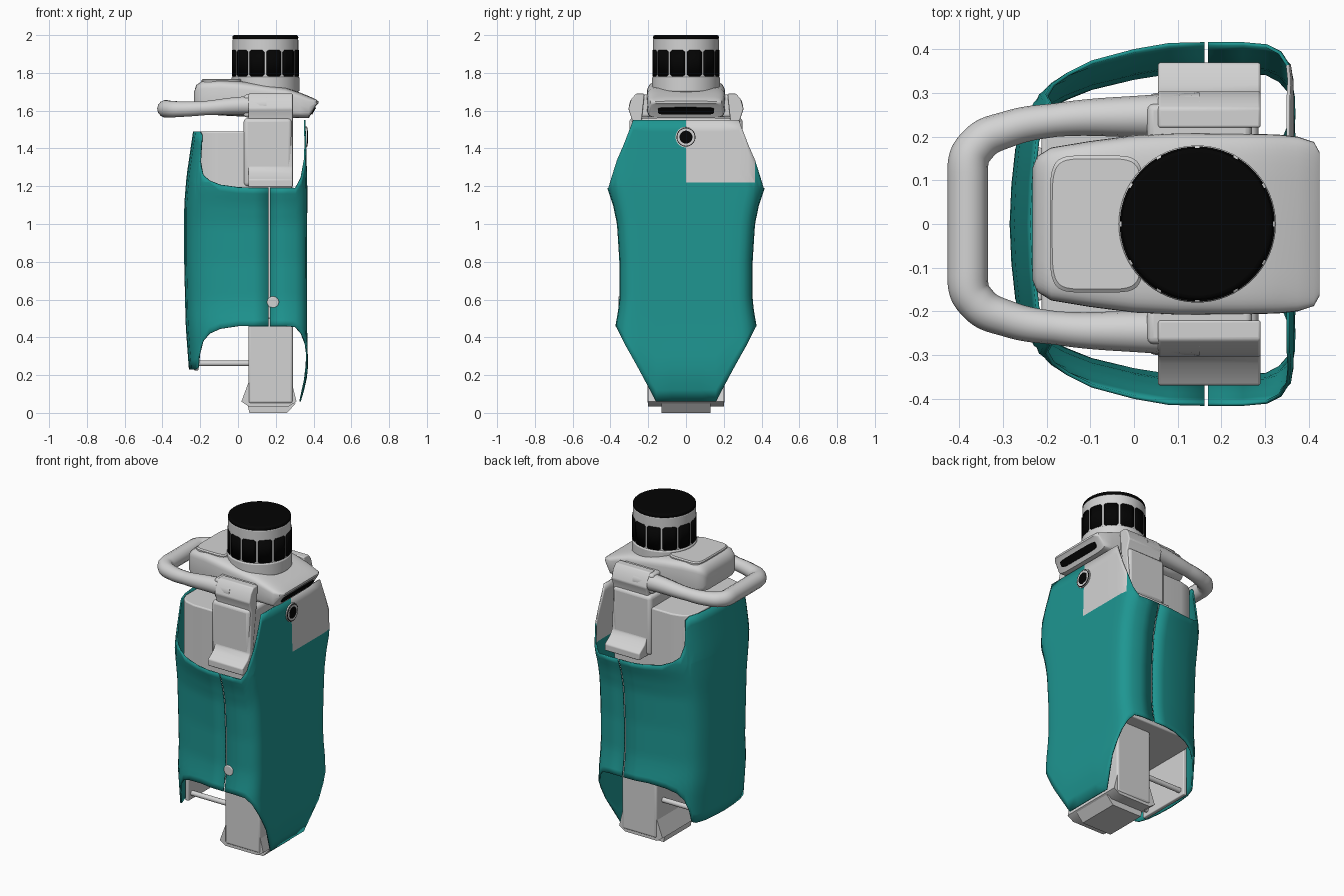
import bpy, bmesh, math
from mathutils import Matrix, Vector

if "Cube" in bpy.data.objects:
    bpy.data.objects.remove(bpy.data.objects["Cube"], do_unlink=True)


def material(name, rgb):
    m = bpy.data.materials.new(name)
    m.use_nodes = True
    m.diffuse_color = (*rgb, 1)
    m.node_tree.nodes["Principled BSDF"].inputs["Base Color"].default_value = (*rgb, 1)
    return m


TEAL = material("teal", (0.013, 0.305, 0.285))
GRAY = material("light gray", (0.65, 0.65, 0.65))
BLACK = material("black", (0.001, 0.001, 0.001))


def finish(name, bm, mats, bevel=0, solid=0, angle=35):
    bmesh.ops.recalc_face_normals(bm, faces=bm.faces)
    me = bpy.data.meshes.new(name)
    bm.to_mesh(me)
    bm.free()
    ob = bpy.data.objects.new(name, me)
    bpy.context.collection.objects.link(ob)
    for m in mats:
        me.materials.append(m)
    if solid:
        mod = ob.modifiers.new("thickness", 'SOLIDIFY')
        mod.thickness, mod.offset = solid, -1
    if bevel:
        mod = ob.modifiers.new("bevel", 'BEVEL')
        mod.width, mod.segments = bevel, 3
    bpy.ops.object.select_all(action='DESELECT')
    ob.select_set(True)
    bpy.context.view_layer.objects.active = ob
    bpy.ops.object.shade_smooth_by_angle(angle=math.radians(angle))
    return ob


def loft(name, rings, mat=GRAY, **kw):
    """Skin closed rings of equal length and cap the ends."""
    bm = bmesh.new()
    vs = [[bm.verts.new(p) for p in r] for r in rings]
    n = len(vs[0])
    for a, b in zip(vs, vs[1:]):
        for i in range(n):
            bm.faces.new((a[i], a[(i + 1) % n], b[(i + 1) % n], b[i]))
    bm.faces.new(vs[0])
    bm.faces.new(vs[-1])
    return finish(name, bm, [mat], **kw)


def box(name, x, y, z, mat=GRAY, bevel=0.01):
    rect = [(x[0], y[0]), (x[1], y[0]), (x[1], y[1]), (x[0], y[1])]
    return loft(name, [[(a, b, h) for a, b in rect] for h in z], mat, bevel=bevel)


def cylinder(name, p, r, depth, mat=GRAY, axis=(0, 0, 1), n=64, bevel=0):
    bm = bmesh.new()
    rot = Vector((0, 0, 1)).rotation_difference(Vector(axis)).to_matrix().to_4x4()
    bmesh.ops.create_cone(bm, cap_ends=True, segments=n, radius1=r, radius2=r,
                          depth=depth, matrix=Matrix.Translation(p) @ rot)
    return finish(name, bm, [mat], bevel=bevel)


def lerp(table, t):
    if t <= table[0][0]:
        return table[0][1]
    for (a, u), (b, v) in zip(table, table[1:]):
        if t <= b:
            return u + (v - u) * (t - a) / (b - a)
    return table[-1][1]


# Outer shell: each column is x, y, bottom z, top z
REAR = [(-.285, 0, .23, 1.49), (-.281, .1, .23, 1.49), (-.272, .19, .23, 1.49),
        (-.252, .255, .23, 1.49), (-.238, .28, .24, 1.47), (-.226, .297, .31, 1.33),
        (-.2, .322, .38, 1.26), (-.16, .347, .42, 1.23), (-.1, .375, .445, 1.207),
        (0, .403, .46, 1.193), (.08, .418, .46, 1.19), (.161, .42, .46, 1.19)]
FRONT = [(.17, .42, .46, 1.19), (.25, .42, .46, 1.19), (.305, .415, .455, 1.19),
         (.338, .395, .42, 1.245), (.36, .365, .365, 1.34), (.366, .33, .31, 1.42),
         (.367, .28, .23, 1.55), (.367, .178, .06, 1.55), (.367, .09, .06, 1.55),
         (.367, 0, .06, 1.55)]
WIDTH = [(.46, .89), (.53, .86), (.6, .84), (.8, .84), (1, .87), (1.1, .92), (1.2, 1)]
REAR_LEAN = [(.23, .025), (.46, .008), (.8, 0), (1.1, 0), (1.25, .012), (1.49, .047)]
FRONT_LEAN = [(.06, .035), (.16, .005), (.25, -.004), (.46, .002), (1.2, 0), (1.55, .01)]


def shell(name, cols, rows=24):
    bm = bmesh.new()
    for s in (1, -1):
        grid = []
        for x, y, z0, z1 in cols:
            col = []
            for k in range(rows + 1):
                z = z0 + (z1 - z0) * k / rows
                back = min(1, max(0, -x / .22)) * lerp(REAR_LEAN, z)
                front = min(1, max(0, (x - .25) / .1)) * lerp(FRONT_LEAN, z)
                col.append(bm.verts.new((x + back - front, s * y * lerp(WIDTH, z), z)))
            grid.append(col)
        for a, b in zip(grid, grid[1:]):
            for k in range(rows):
                bm.faces.new((a[k], b[k], b[k + 1], a[k + 1]))
    bmesh.ops.remove_doubles(bm, verts=bm.verts, dist=1e-4)
    bmesh.ops.bisect_plane(bm, geom=bm.verts[:] + bm.edges[:] + bm.faces[:],
                           plane_co=(0, 0, 1.22), plane_no=(0, 0, 1))
    # Light corner patch on the upper part of the front plate
    for f in bm.faces:
        c = f.calc_center_median()
        f.material_index = int(c.z > 1.22 and 0 < c.y < .362 and c.x > .335)
    return finish(name, bm, [TEAL, GRAY], solid=.008, angle=40)


shell("rear_shell", REAR)
shell("front_shell", FRONT)

# Inner core and rear liner
half = [(-.212, .2), (-.195, .245), (-.16, .27), (-.1, .285), (.285, .285)]
outline = half + [(x, -y) for x, y in reversed(half)]
loft("inner_core", [[(x, y, z) for x, y in outline] for z in (.5, 1.49)], bevel=.008)
box("rear_liner", (-.234, -.21), (-.175, .175), (.225, .6), bevel=.005)
box("core_neck", (.03, .285), (-.3, .3), (1.2, 1.56), bevel=.02)

# Lower frame and flared foot
box("lower_frame", (.055, .29), (-.205, .205), (.05, .52), bevel=.012)
levels = [(.035, .055, .27), (.06, .018, .31), (.16, .055, .285)]
loft("foot_flare", [[(a, -.2, z), (b, -.2, z), (b, .2, z), (a, .2, z)] for z, a, b in levels])
levels = [(0, .06, .26), (.05, .05, .305)]
loft("foot_pad", [[(a, -.13, z), (b, -.13, z), (b, .13, z), (a, .13, z)] for z, a, b in levels])

# Side clips, arm blocks and rods
clip = [(.22, 1.69), (.265, 1.69), (.29, 1.66), (.305, 1.61), (.285, 1.55), (.3, 1.3),
        (.32, 1.27), (.37, 1.235), (.37, 1.195), (.28, 1.195), (.24, 1.5)]
for side, s in (("left", 1), ("right", -1)):
    loft(f"{side}_clip", [[(x, s * y, z) for y, z in clip] for x in (.055, .29)], bevel=.006)
    box(f"{side}_arm_block", (.03, .27), sorted((s * .19, s * .275)), (1.565, 1.685), bevel=.015)
    cylinder(f"{side}_rod", (-.08, s * .14, .262), .015, .29, axis=(1, 0, 0), n=20)

# Carrying handle
path = [(.15, .245, 1.628, 1.25), (0, .246, 1.626, 1.05), (-.18, .238, 1.613, .85),
        (-.29, .217, 1.608, .92), (-.357, .183, 1.608, 1), (-.381, .12, 1.61, 1.04)]
path += [(x, -y, z, r) for x, y, z, r in reversed(path)]
cu = bpy.data.curves.new("handle", 'CURVE')
cu.dimensions, cu.bevel_depth, cu.bevel_resolution, cu.use_fill_caps = '3D', .045, 5, True
sp = cu.splines.new('BEZIER')
sp.bezier_points.add(len(path) - 1)
for p, (x, y, z, r) in zip(sp.bezier_points, path):
    p.co, p.radius = (x, y, z), r
    p.handle_left_type = p.handle_right_type = 'AUTO'
# Keep the grip bar straight across
for i, s in ((5, 1), (6, -1)):
    p = sp.bezier_points[i]
    p.handle_left_type = p.handle_right_type = 'FREE'
    p.handle_left = (-.381, s * .12 + .035, 1.61)
    p.handle_right = (-.381, s * .12 - .035, 1.61)
sp.use_smooth = True
cu.materials.append(GRAY)
bpy.context.collection.objects.link(bpy.data.objects.new("handle", cu))

# Head: rounded sections x, half width, bottom z, top z
sections = [(-.232, .13, 1.63, 1.7), (-.222, .155, 1.6, 1.735), (-.19, .175, 1.585, 1.757),
            (-.1, .19, 1.575, 1.764), (0, .203, 1.57, 1.758), (.1, .208, 1.565, 1.745),
            (.25, .207, 1.56, 1.722), (.33, .205, 1.56, 1.695), (.375, .2, 1.56, 1.677),
            (.412, .188, 1.625, 1.66), (.425, .165, 1.638, 1.65)]


def rounded(w, h, n=40, e=.35):
    pts = []
    for i in range(n):
        c, s = math.cos(2 * math.pi * i / n), math.sin(2 * math.pi * i / n)
        pts.append((math.copysign(abs(c) ** e, c) * w, math.copysign(abs(s) ** e, s) * h))
    return pts


loft("head", [[(x, y, (a + b) / 2 + z) for y, z in rounded(w, (b - a) / 2)]
              for x, w, a, b in sections], angle=40)
loft("head_lid", [[(-.085 + x * k, y * k, z) for x, y in rounded(.108, .157)]
                  for z, k in ((1.7, 1), (1.762, 1), (1.768, .95))])

# Slot under the nose of the head
up = Vector((.037, 0, .065)).normalized()
out = Vector((.065, 0, -.037)).normalized()
base = Vector((.3975, 0, 1.6))
loft("nose_slot", [[base + Vector((0, y, 0)) + up * v + out * d for y, v in rounded(.148, .021)]
                   for d in (-.003, .006)], BLACK)

# Round top knob with dark grip panels
cylinder("knob_base", (.145, 0, 1.74), .18, .08, bevel=.008)
cylinder("knob", (.145, 0, 1.84), .174, .28, bevel=.006)
cylinder("knob_cap", (.145, 0, 1.987), .174, .026, BLACK, bevel=.01)
bm = bmesh.new()
COUNT, SEG = 12, 8
for i in range(COUNT):
    prev = None
    for k in range(SEG + 1):
        a = (i + .06 + .88 * k / SEG) * 2 * math.pi / COUNT
        inset = .009 if k in (0, SEG) else 0
        pair = [bm.verts.new((.145 + .1775 * math.cos(a), .1775 * math.sin(a), z))
                for z in (1.782 + inset, 1.92 - inset)]
        if prev:
            bm.faces.new((prev[0], pair[0], pair[1], prev[1]))
        prev = pair
finish("grip_panels", bm, [BLACK], solid=.006)

# Front plate port and side button
cylinder("port_ring", (.36, 0, 1.46), .055, .012, axis=(1, 0, 0), n=40)
cylinder("port_groove", (.3645, 0, 1.46), .05, .006, BLACK, axis=(1, 0, 0), n=40)
cylinder("port_collar", (.366, 0, 1.46), .046, .006, axis=(1, 0, 0), n=40)
cylinder("port_core", (.3675, 0, 1.46), .034, .006, BLACK, axis=(1, 0, 0), n=40)
cylinder("side_button", (.185, -.343, .585), .032, .03, axis=(0, 1, 0), n=32, bevel=.006)
